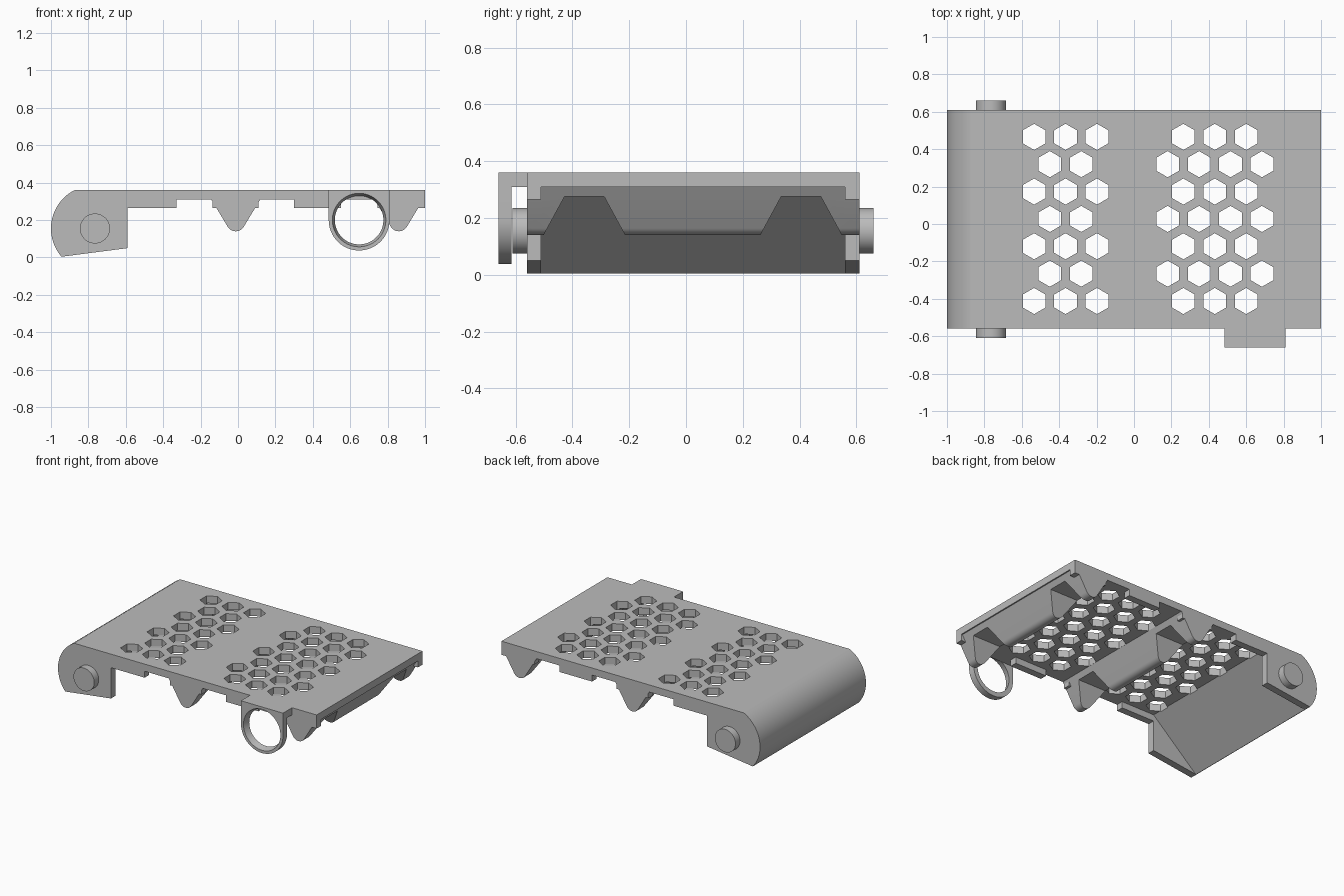
import bpy, bmesh, math
from mathutils import Matrix

if "Cube" in bpy.data.objects:
    bpy.data.objects.remove(bpy.data.objects["Cube"])

grey = bpy.data.materials.new("plain_grey")
grey.diffuse_color = (0.5, 0.5, 0.5, 1)
grey.use_nodes = True
grey.node_tree.nodes["Principled BSDF"].inputs["Base Color"].default_value = grey.diffuse_color

Y0, Y1 = -0.56, 0.61          # outer faces of the side walls
TOP, UNDER = 0.36, 0.31       # plate top and underside


def finish(name, bm):
    bmesh.ops.recalc_face_normals(bm, faces=bm.faces)
    me = bpy.data.meshes.new(name)
    bm.to_mesh(me)
    bm.free()
    me.materials.append(grey)
    ob = bpy.data.objects.new(name, me)
    bpy.context.collection.objects.link(ob)
    return ob


def prism(bm, pts, vec):
    """Extrude a closed loop of 3D points along vec."""
    face = bm.faces.new([bm.verts.new(p) for p in pts])
    ext = bmesh.ops.extrude_face_region(bm, geom=[face])
    verts = [g for g in ext["geom"] if isinstance(g, bmesh.types.BMVert)]
    bmesh.ops.translate(bm, verts=verts, vec=vec)


def side_profile(name, pts, y0, y1):
    bm = bmesh.new()
    prism(bm, [(x, y0, z) for x, z in pts], (0, y1 - y0, 0))
    return finish(name, bm)


def arc(cx, cz, r, a0, a1, n):
    return [(cx + r * math.cos(math.radians(a0 + (a1 - a0) * i / n)),
             cz + r * math.sin(math.radians(a0 + (a1 - a0) * i / n))) for i in range(n + 1)]


def cone(name, x, z, r0, r1, y0, y1):
    """Round bar along y, radius r0 at y0 and r1 at y1."""
    bm = bmesh.new()
    mat = Matrix.Translation((x, (y0 + y1) / 2, z)) @ Matrix.Rotation(-math.pi / 2, 4, 'X')
    bmesh.ops.create_cone(bm, cap_ends=True, segments=64, radius1=r0, radius2=r1,
                          depth=y1 - y0, matrix=mat)
    return finish(name, bm)


def boolean(target, tool, op):
    mod = target.modifiers.new(op, 'BOOLEAN')
    mod.operation, mod.solver, mod.object = op, 'EXACT', tool
    bpy.context.view_layer.objects.active = target
    bpy.ops.object.modifier_apply(modifier=mod.name)
    bpy.data.objects.remove(tool)


# Body: side silhouette with rounded hinge end and notched walls
outline = [(1, TOP)] + arc(-0.77, 0.155, 0.23, 117, 221, 24)
outline += [(-0.59, 0.05), (-0.59, 0.265)]
for a, b in ((-0.33, -0.135), (0.11, 0.30), (0.55, 0.745)):
    outline += [(a, 0.265), (a, UNDER), (b, UNDER), (b, 0.265)]
outline += [(1, 0.265)]
body = side_profile("cover_body", outline, Y0, Y1)

# Hollow underside with sloping end face
pocket = [(-1.057, -0.1), (-0.59, UNDER), (1.1, UNDER), (1.1, -0.1)]
boolean(body, side_profile("pocket_cutter", pocket, Y0 + 0.05, Y1 - 0.05), 'DIFFERENCE')

# V-shaped cross ribs, each with two trapezoid gaps
for cx in (-0.012, 0.86):
    vee = [(cx + 0.137, 0.32)] + arc(cx, 0.19, 0.05, -31, -149, 12)[0:] + [(cx - 0.137, 0.32)]
    rib = side_profile("cross_rib", vee, Y0, Y1)
    for cy in (-0.358, 0.405):
        bm = bmesh.new()
        trap = [(-0.165, 0.10), (-0.07, 0.275), (0.07, 0.275), (0.165, 0.10)]
        prism(bm, [(cx - 0.3, cy + y, z) for y, z in trap], (0.6, 0, 0))
        boolean(rib, finish("gap_cutter", bm), 'DIFFERENCE')
    boolean(body, rib, 'UNION')

# Hexagonal vent holes in two fields
bm = bmesh.new()
for row in range(7):
    y = 0.466 - 0.1463 * row
    if row % 2:
        xs = [-0.45, -0.282, 0.18, 0.348, 0.516, 0.684]
    else:
        xs = [-0.534, -0.366, -0.198, 0.264, 0.432, 0.60]
    for x in xs:
        hexagon = [(x + 0.07 * math.sin(math.pi / 3 * k), y + 0.07 * math.cos(math.pi / 3 * k), 0.2)
                   for k in range(6)]
        prism(bm, hexagon, (0, 0, 0.3))
boolean(body, finish("vent_cutter", bm), 'DIFFERENCE')

# Loop bracket: hanging ring plate joined to the cover by a tab
ring = [(0.81, TOP)] + [(0.485, TOP)] + arc(0.6475, 0.2, 0.1625, 180, 360, 32)
loop = side_profile("loop_bracket", ring, -0.66, -0.615)
boolean(loop, cone("loop_cutter", 0.6475, 0.2, 0.146, 0.127, -0.67, -0.605), 'DIFFERENCE')
tab = side_profile("loop_tab", [(0.485, UNDER), (0.81, UNDER), (0.81, TOP), (0.485, TOP)],
                   -0.615, Y0)

# Hinge pins on both sides
pins = [cone("hinge_pin_front", -0.765, 0.155, 0.08, 0.08, Y0 - 0.05, Y0),
        cone("hinge_pin_back", -0.765, 0.155, 0.08, 0.08, Y1, Y1 + 0.05)]

# Smooth curved parts, keep sharp edges
bpy.ops.object.select_all(action='DESELECT')
for ob in [body, loop, tab] + pins:
    ob.select_set(True)
bpy.context.view_layer.objects.active = body
bpy.ops.object.shade_smooth_by_angle(angle=math.radians(25))
